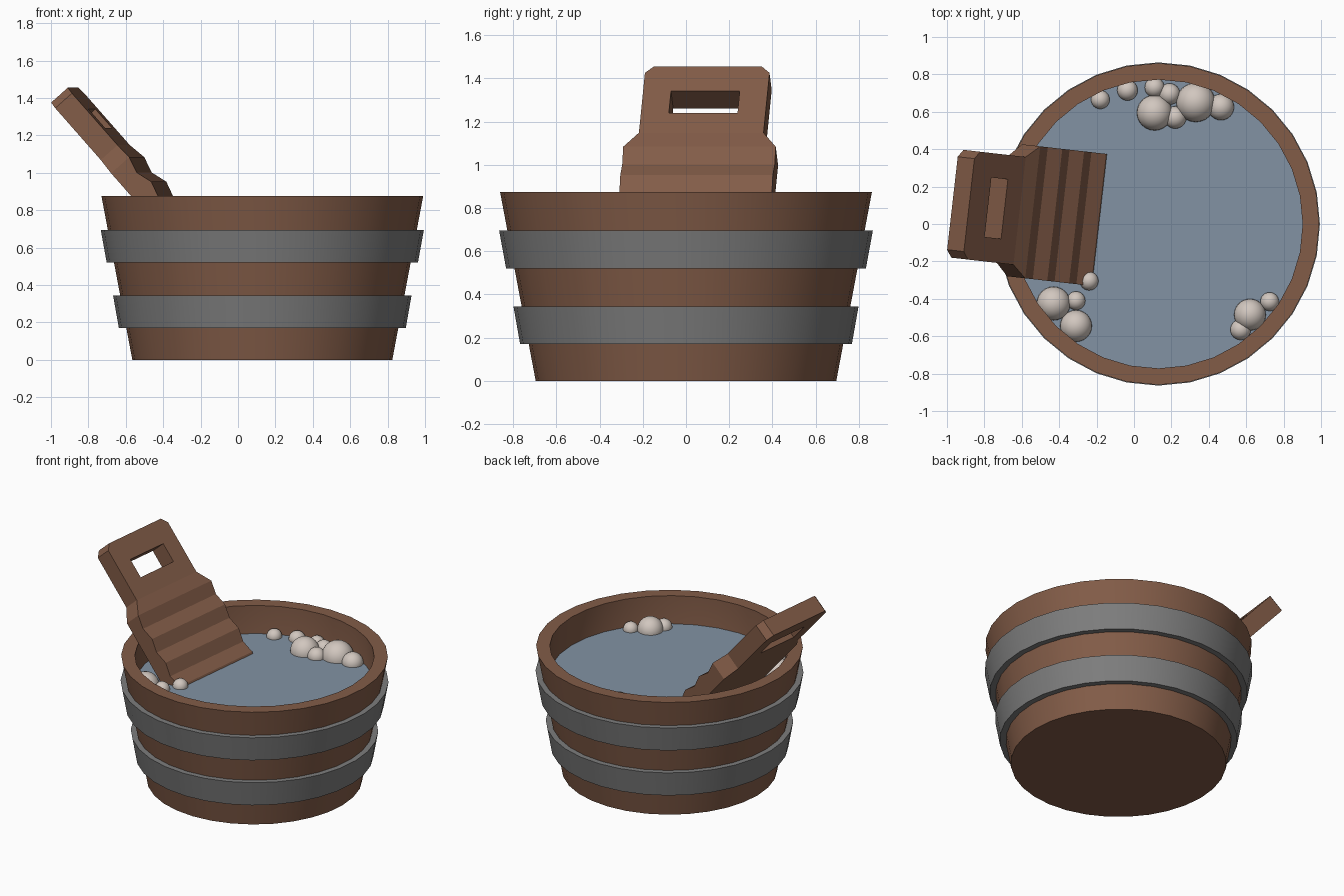
import bpy, bmesh, math
from mathutils import Vector

if "Cube" in bpy.data.objects:
    bpy.data.objects.remove(bpy.data.objects["Cube"])

CX = 0.13          # tub centre in x
SIDES = 32
WATER_Z = 0.675


def material(name, rgb):
    m = bpy.data.materials.new(name)
    m.diffuse_color = (*rgb, 1)
    m.use_nodes = True
    m.node_tree.nodes["Principled BSDF"].inputs["Base Color"].default_value = m.diffuse_color
    return m


wood = material("brown wood", (0.225, 0.107, 0.064))
iron = material("grey iron", (0.205, 0.205, 0.205))
water_blue = material("blue water", (0.225, 0.29, 0.37))
foam = material("pale foam", (0.64, 0.57, 0.52))


def finish(bm, name, mat, smooth=True):
    bmesh.ops.recalc_face_normals(bm, faces=bm.faces)
    me = bpy.data.meshes.new(name)
    bm.to_mesh(me)
    bm.free()
    me.materials.append(mat)
    ob = bpy.data.objects.new(name, me)
    bpy.context.collection.objects.link(ob)
    if smooth:
        bpy.ops.object.select_all(action='DESELECT')
        ob.select_set(True)
        bpy.context.view_layer.objects.active = ob
        bpy.ops.object.shade_smooth_by_angle(angle=math.radians(30))
    return ob


def lathe(name, profile, mat, closed):
    """Revolve (radius, z) points; an open profile gets capped at both ends."""
    bm = bmesh.new()
    rings = []
    for r, z in profile:
        rings.append([bm.verts.new((CX + r * math.cos(2 * math.pi * k / SIDES),
                                    r * math.sin(2 * math.pi * k / SIDES), z))
                      for k in range(SIDES)])
    pairs = list(zip(rings, rings[1:]))
    if closed:
        pairs.append((rings[-1], rings[0]))
    else:
        bm.faces.new(rings[0])
        bm.faces.new(rings[-1])
    for a, b in pairs:
        for k in range(SIDES):
            n = (k + 1) % SIDES
            bm.faces.new((a[k], a[n], b[n], b[k]))
    return finish(bm, name, mat)


# Hollow tub with floor, and two iron hoops
lathe("tub", [(0.695, 0), (0.86, 0.875), (0.772, 0.875), (0.772, 0.6), (0.66, 0.1)], wood, False)
lathe("lower_hoop", [(0.767, 0.17), (0.798, 0.345), (0.755, 0.345), (0.722, 0.17)], iron, True)
lathe("upper_hoop", [(0.832, 0.52), (0.864, 0.695), (0.82, 0.695), (0.788, 0.52)], iron, True)

# Water surface
bm = bmesh.new()
bmesh.ops.create_circle(bm, cap_ends=True, segments=SIDES, radius=0.772)
for v in bm.verts:
    v.co += Vector((CX, 0, WATER_Z))
water = finish(bm, "water", water_blue, False)

# Washboard: sections of (distance from top end, half width, ridge height)
sections = [(0, 0.25, 0), (0.04, 0.29, 0), (0.153, 0.29, 0), (0.287, 0.29, 0),
            (0.41, 0.29, 0), (0.505, 0.355, 0.01)]
for k in range(1, 12):
    sections.append((0.505 + 0.0885 * k, 0.355, -0.014 if k % 2 else 0.012))

yaw, tilt, thick = math.radians(-6.5), math.radians(48.5), 0.12
along = Vector((math.cos(yaw), math.sin(yaw), 0))
across = Vector((-math.sin(yaw), math.cos(yaw), 0))
down = along * math.cos(tilt) - Vector((0, 0, math.sin(tilt)))
out = along * math.sin(tilt) + Vector((0, 0, math.cos(tilt)))
top_end = Vector((-0.17, 0.02, 1.455)) - along * 0.716

bm = bmesh.new()
top, back = [], []
for t, half, ridge in sections:
    cols = (-half, -0.16, 0.16, half)
    top.append([bm.verts.new(top_end + down * t + across * w + out * ridge) for w in cols])
    back.append([bm.verts.new(top_end + down * t + across * w - out * thick) for w in cols])
cells = {(i, j) for i in range(len(sections) - 1) for j in range(3)} - {(2, 1)}  # hand slot
for i, j in cells:
    loop = [(i, j), (i + 1, j), (i + 1, j + 1), (i, j + 1)]
    beside = [(i, j - 1), (i + 1, j), (i, j + 1), (i - 1, j)]
    bm.faces.new([top[a][b] for a, b in loop])
    bm.faces.new([back[a][b] for a, b in reversed(loop)])
    for k in range(4):
        if beside[k] not in cells:
            (a, b), (c, d) = loop[k], loop[(k + 1) % 4]
            bm.faces.new((top[c][d], top[a][b], back[a][b], back[c][d]))
finish(bm, "washboard", wood, False)

# Soap bubbles floating on the water: x, y, radius
bubble_groups = {
    "back_bubbles": [(-0.18, 0.665, 0.05), (-0.035, 0.715, 0.055), (0.11, 0.73, 0.053),
                     (0.19, 0.695, 0.057), (0.11, 0.595, 0.095), (0.22, 0.57, 0.06),
                     (0.33, 0.65, 0.105), (0.465, 0.625, 0.07)],
    "left_bubbles": [(-0.43, -0.425, 0.09), (-0.31, -0.41, 0.05), (-0.31, -0.545, 0.085),
                     (-0.24, -0.305, 0.05)],
    "right_bubbles": [(0.62, -0.485, 0.085), (0.725, -0.415, 0.05), (0.57, -0.565, 0.055)],
}
for name, group in bubble_groups.items():
    bm = bmesh.new()
    for x, y, r in group:
        made = bmesh.ops.create_uvsphere(bm, u_segments=24, v_segments=14, radius=r)
        for v in made["verts"]:
            v.co += Vector((x, y, WATER_Z + 0.005))
    finish(bm, name, foam)
